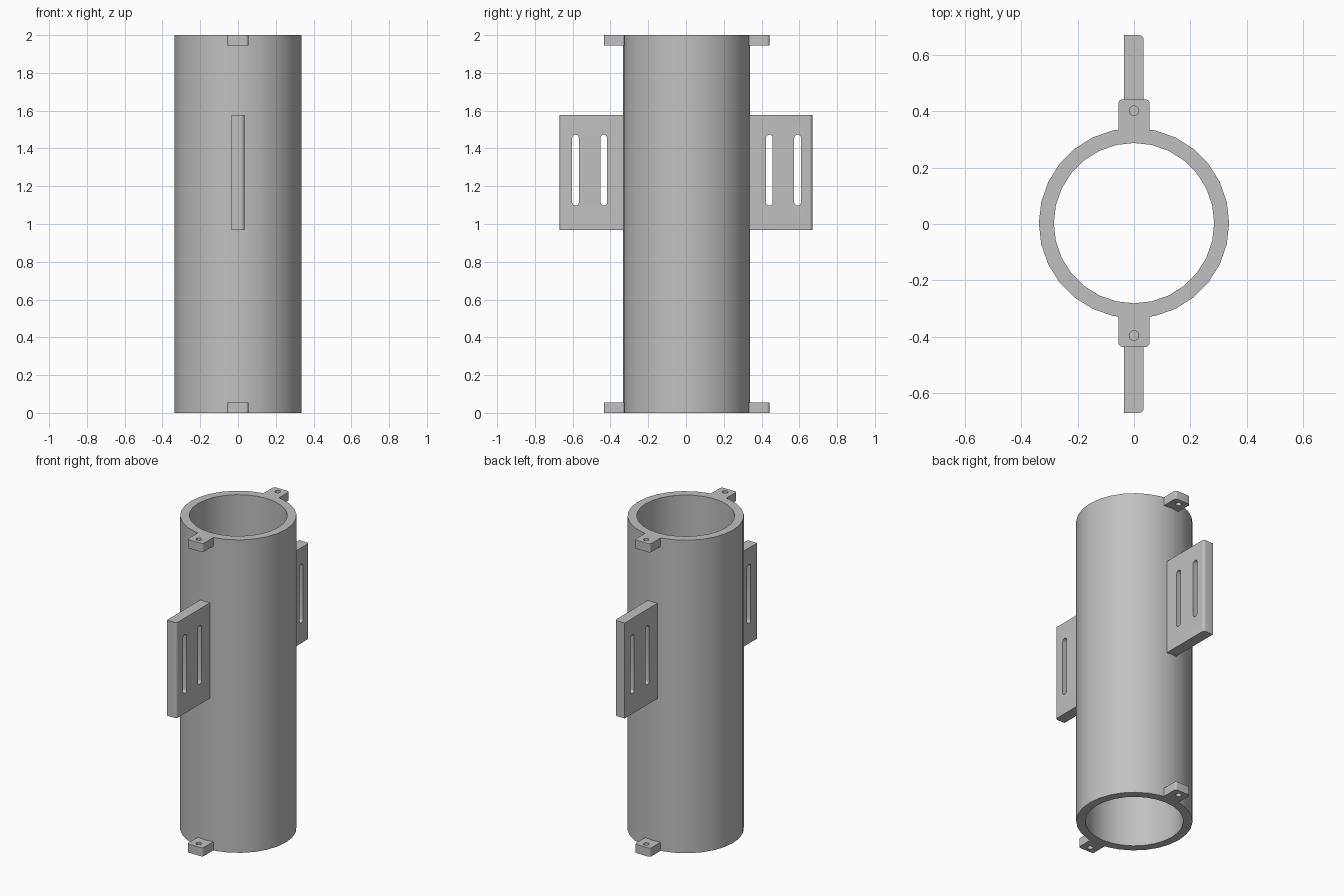
import bpy, bmesh
from math import pi, sin, cos

if "Cube" in bpy.data.objects:
    bpy.data.objects.remove(bpy.data.objects["Cube"], do_unlink=True)

grey = bpy.data.materials.new("plain grey")
grey.use_nodes = True
color = (0.53, 0.53, 0.53, 1)
grey.diffuse_color = color
grey.node_tree.nodes["Principled BSDF"].inputs["Base Color"].default_value = color

CY = 0.003          # tube axis offset in y
OUTER, INNER, SIDES = 0.337, 0.284, 28


def finish(name, bm):
    bmesh.ops.recalc_face_normals(bm, faces=bm.faces)
    mesh = bpy.data.meshes.new(name)
    bm.to_mesh(mesh)
    bm.free()
    mesh.materials.append(grey)
    obj = bpy.data.objects.new(name, mesh)
    bpy.context.collection.objects.link(obj)
    return obj


def arc(cx, cy, r, start, sweep, steps):
    return [(cx + r * cos(start + sweep * i / steps),
             cy + r * sin(start + sweep * i / steps)) for i in range(steps + 1)]


def extrude(name, points, low, high, place):
    """Extrude a 2D outline; place(u, v, w) gives the 3D position."""
    bm = bmesh.new()
    rings = [[bm.verts.new(place(u, v, w)) for u, v in points] for w in (low, high)]
    for ring in rings:
        bm.faces.new(ring)
    n = len(points)
    for i in range(n):
        j = (i + 1) % n
        bm.faces.new((rings[0][i], rings[0][j], rings[1][j], rings[1][i]))
    return finish(name, bm)


def cut(target, cutters):
    for c in cutters:
        mod = target.modifiers.new("hole", "BOOLEAN")
        mod.operation, mod.solver, mod.object = "DIFFERENCE", "EXACT", c
    bpy.context.view_layer.update()
    graph = bpy.context.evaluated_depsgraph_get()
    mesh = bpy.data.meshes.new_from_object(target.evaluated_get(graph))
    target.modifiers.clear()
    target.data = mesh
    for c in cutters:
        bpy.data.objects.remove(c, do_unlink=True)


def smooth(obj):
    bpy.ops.object.select_all(action="DESELECT")
    obj.select_set(True)
    bpy.context.view_layer.objects.active = obj
    bpy.ops.object.shade_smooth_by_angle(angle=pi / 6)


# Open tube
bm = bmesh.new()
loops = []
for r, z in ((OUTER, 0), (OUTER, 2), (INNER, 2), (INNER, 0)):
    loops.append([bm.verts.new((x, y, z))
                  for x, y in arc(0, CY, r, 0, 2 * pi, SIDES)[:-1]])
for k in range(4):
    a, b = loops[k], loops[(k + 1) % 4]
    for i in range(SIDES):
        j = (i + 1) % SIDES
        bm.faces.new((a[i], a[j], b[j], b[i]))
smooth(finish("tube", bm))

for side, word in ((-1, "front"), (1, "back")):
    upright = lambda x, y, z, s=side: (x, s * y + CY, z)
    sideways = lambda y, z, x, s=side: (x, s * y + CY, z)

    # Screw tabs with rounded outer corners at both ends of the tube
    r = 0.014
    outline = [(-0.055, 0.322), (0.055, 0.322)]
    outline += arc(0.055 - r, 0.438 - r, r, 0, pi / 2, 5)
    outline += arc(-0.055 + r, 0.438 - r, r, pi / 2, pi / 2, 5)
    for low, level in ((0, "bottom"), (1.945, "top")):
        tab = extrude(f"{word}_{level}_tab", outline, low, low + 0.055, upright)
        hole = extrude("hole_cutter", arc(0, 0.398, 0.017, 0, 2 * pi, 16)[:-1],
                       low - 0.1, low + 0.2, upright)
        cut(tab, [hole])
        smooth(tab)

    # Slotted mounting plate, rounded along one outer edge
    r = 0.016
    end = 0.669 - side * CY
    outline = [(-0.035, 0.32), (0.034, 0.32)]
    outline += arc(0.034 - r, end - r, r, 0, pi / 2, 5) + [(-0.035, end)]
    plate = extrude(f"{word}_plate", outline, 0.968, 1.578, upright)
    slots = []
    for y in (0.438, 0.588):
        shape = arc(y, 1.455, 0.018, 0, pi, 8) + arc(y, 1.115, 0.018, pi, pi, 8)
        slots.append(extrude("slot_cutter", shape, -0.2, 0.2, sideways))
    cut(plate, slots)
    smooth(plate)
